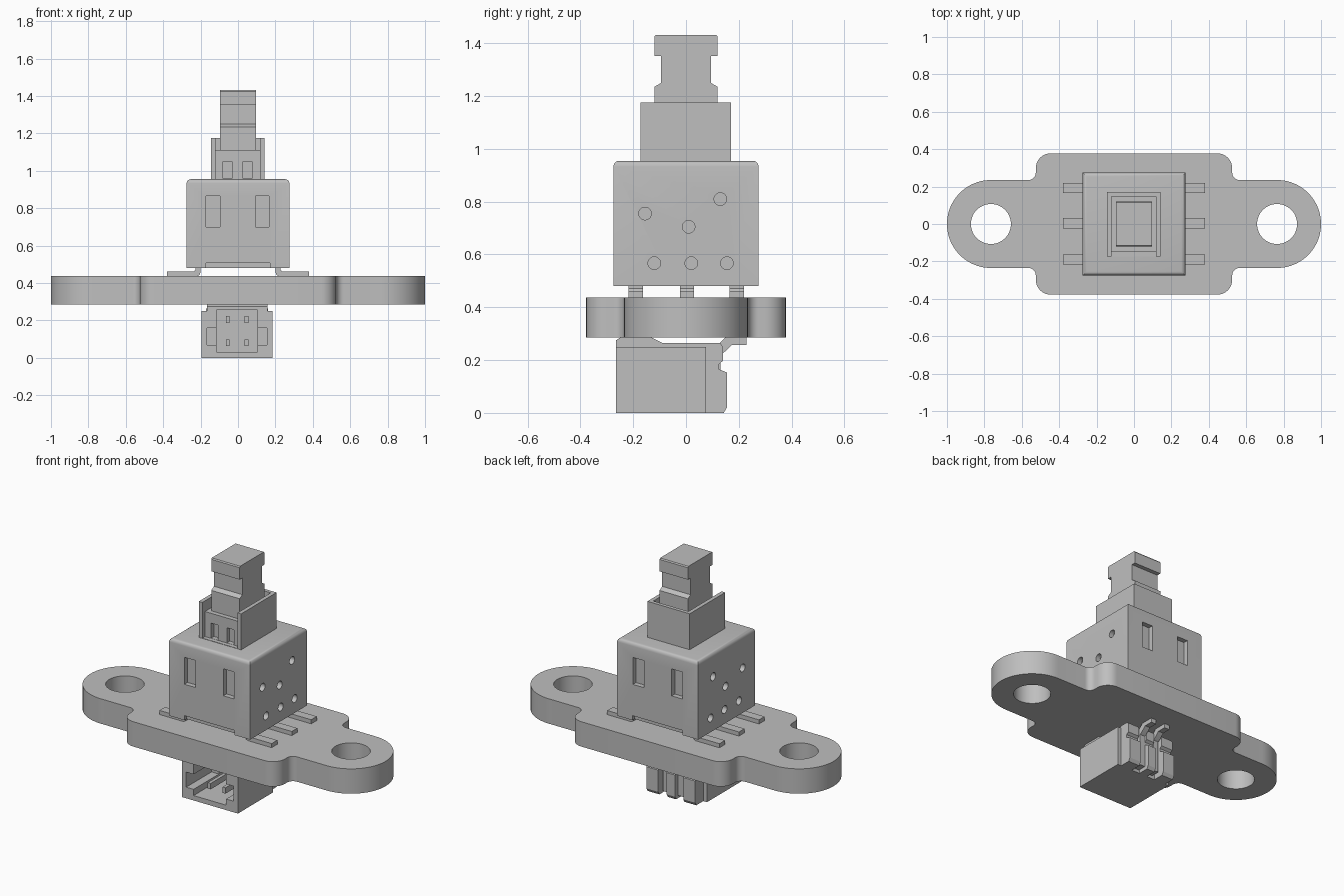
import bpy
import bmesh
from math import sin, cos, radians
from mathutils import Matrix, Vector

default_cube = bpy.data.objects.get("Cube")
if default_cube:
    bpy.data.objects.remove(default_cube, do_unlink=True)

grey = bpy.data.materials.new("plain grey")
grey.use_nodes = True
colour = (0.52, 0.52, 0.52, 1)
grey.diffuse_color = colour
grey.node_tree.nodes["Principled BSDF"].inputs["Base Color"].default_value = colour


def add_box(bm, x, y, z):
    """Add a box given its (min, max) ranges."""
    lo, hi = Vector((x[0], y[0], z[0])), Vector((x[1], y[1], z[1]))
    m = Matrix.Translation((lo + hi) / 2) @ Matrix.Diagonal((*(hi - lo), 1))
    bmesh.ops.create_cube(bm, size=1, matrix=m)


def add_rod(bm, centre, radius, depth, axis, sides=32):
    turn = Matrix.Rotation(radians(90), 4, 'Y') if axis == 'X' else Matrix()
    bmesh.ops.create_cone(bm, cap_ends=True, segments=sides, radius1=radius,
                          radius2=radius, depth=depth,
                          matrix=Matrix.Translation(centre) @ turn)


def add_prism(bm, points, span, axis):
    """Extrude a 2D profile along an axis: X takes (y, z), Y (x, z), Z (x, y)."""
    def place(p, t):
        return {'X': (t, *p), 'Y': (p[0], t, p[1]), 'Z': (*p, t)}[axis]
    face = bm.faces.new([bm.verts.new(place(p, span[0])) for p in points])
    out = bmesh.ops.extrude_face_region(bm, geom=[face])
    shift = Vector(place((0, 0), span[1] - span[0]))
    verts = [g for g in out["geom"] if isinstance(g, bmesh.types.BMVert)]
    bmesh.ops.translate(bm, verts=verts, vec=shift)


def make(name, bm, cutter=None):
    """Turn a bmesh into a finished object, subtracting an optional cutter."""
    def to_object(label, data):
        bmesh.ops.recalc_face_normals(data, faces=data.faces)
        mesh = bpy.data.meshes.new(label)
        data.to_mesh(mesh)
        data.free()
        mesh.materials.append(grey)
        ob = bpy.data.objects.new(label, mesh)
        bpy.context.collection.objects.link(ob)
        return ob

    ob = to_object(name, bm)
    bpy.ops.object.select_all(action='DESELECT')
    bpy.context.view_layer.objects.active = ob
    ob.select_set(True)
    if cutter:
        tool = to_object(name + "_cutter", cutter)
        tool.hide_render = True
        mod = ob.modifiers.new("cut", 'BOOLEAN')
        mod.operation = 'DIFFERENCE'
        mod.solver = 'EXACT'
        mod.use_self = True
        mod.object = tool
        bpy.ops.object.modifier_apply(modifier=mod.name)
        bpy.data.objects.remove(tool, do_unlink=True)
    bpy.ops.object.shade_smooth_by_angle(angle=radians(30))
    return ob


def arc(cx, cy, r, start, end, steps):
    angles = [radians(start + (end - start) * i / steps) for i in range(steps + 1)]
    return [(cx + r * cos(a), cy + r * sin(a)) for a in angles]


# Mounting plate: one quarter outline mirrored to all four
quarter = (arc(0.765, 0, 0.235, 0, 90, 20) + arc(0.565, 0.275, 0.04, -90, -180, 8)
           + arc(0.445, 0.298, 0.08, 0, 90, 10))
half = quarter + [(-x, y) for x, y in reversed(quarter)]
outline = half + [(x, -y) for x, y in reversed(half[1:-1])]
bm, cut = bmesh.new(), bmesh.new()
add_prism(bm, outline, (0.285, 0.437), 'Z')
for s in (-1, 1):
    add_rod(cut, (s * 0.765, 0, 0.36), 0.107, 0.4, 'Z', 48)
make("mounting_plate", bm, cut)

# Switch body with rounded top, windows, side holes and lower notches
bm, cut = bmesh.new(), bmesh.new()
add_box(bm, (-0.275, 0.275), (-0.275, 0.275), (0.48, 0.955))
top_edges = [e for e in bm.edges if all(v.co.z > 0.9 for v in e.verts)]
bmesh.ops.bevel(bm, geom=top_edges, offset=0.022, segments=4, profile=0.5,
                affect='EDGES')
holes = [(-0.155, 0.755), (0.13, 0.81), (0.01, 0.705),
         (-0.12, 0.567), (0.02, 0.567), (0.155, 0.567)]
for s in (-1, 1):
    depth = sorted((s * 0.245, s * 0.3))
    for x in (-0.133, 0.13):
        add_box(cut, (x - 0.037, x + 0.037), depth, (0.70, 0.865))
    add_box(cut, (-0.17, 0.17), sorted((s * 0.255, s * 0.3)), (0.45, 0.508))
    for y, z in holes:
        add_rod(cut, (s * 0.275, y, z), 0.024, 0.06, 'X', 20)
make("switch_body", bm, cut)

# Collar around the plunger: open at the front, with two slots
bm, cut = bmesh.new(), bmesh.new()
add_box(bm, (-0.144, 0.142), (-0.173, 0.17), (0.94, 1.175))
add_box(cut, (-0.12, 0.118), (-0.2, -0.148), (0.957, 1.2))
add_box(cut, (-0.12, 0.118), (-0.19, 0.148), (1.11, 1.22))
for x in (-0.055, 0.052):
    add_box(cut, (x - 0.024, x + 0.024), (-0.18, -0.12), (0.958, 1.05))
make("plunger_collar", bm, cut)

# Plunger with a necked profile
side = [(0.12, 1.08), (0.12, 1.235), (0.094, 1.25), (0.094, 1.352),
        (0.12, 1.352), (0.12, 1.425), (0.115, 1.432)]
bm = bmesh.new()
add_prism(bm, side + [(-y, z) for y, z in reversed(side)], (-0.097, 0.095), 'X')
make("plunger", bm)

# Six bent legs
leg = [(0.38, 0.437), (0.38, 0.462), (0.235, 0.462), (0.226, 0.471), (0.226, 0.5),
       (0.2, 0.5), (0.2, 0.458), (0.205, 0.444), (0.218, 0.437)]
for s, label in ((1, "left"), (-1, "right")):
    for i, y in enumerate((-0.19, 0.004, 0.192)):
        bm = bmesh.new()
        add_prism(bm, [(s * x, z) for x, z in leg], (y - 0.027, y + 0.027), 'Y')
        make(f"{label}_leg_{i + 1}", bm)

# Connector housing under the plate, with its front socket
MID = -0.005
bm, cut = bmesh.new(), bmesh.new()
add_prism(bm, [(-0.265, 0), (0.076, 0), (0.076, 0.265), (-0.09, 0.265),
               (-0.13, 0.285), (-0.25, 0.285), (-0.265, 0.275)],
          (MID - 0.19, MID + 0.19), 'X')
for s in (-1, 1):
    add_box(cut, sorted((MID + s * 0.162, MID + s * 0.25)), (-0.4, 0.2), (0.25, 0.35))
add_box(cut, (MID - 0.11, MID + 0.11), (-0.4, 0.03), (0.03, 0.257))
add_box(cut, (MID - 0.16, MID + 0.16), (-0.4, -0.02), (0.068, 0.16))
make("connector_housing", bm, cut)

# Ribs on the back of the connector
rib = [(0.07, 0), (0.143, 0), (0.155, 0.02), (0.155, 0.153), (0.125, 0.165),
       (0.125, 0.185), (0.14, 0.197), (0.14, 0.25), (0.13, 0.265), (0.07, 0.265)]
for label, x0, x1 in (("right", -0.165, -0.085), ("middle", -0.028, 0.028),
                      ("left", 0.085, 0.165)):
    bm = bmesh.new()
    add_prism(bm, rib, (MID + x0, MID + x1), 'X')
    make(f"connector_{label}_rib", bm)

# Bent terminals behind the connector and pins in its socket
terminal = [(0.23, 0.286), (0.23, 0.258), (0.175, 0.258), (0.145, 0.23),
            (0.13, 0.22), (0.13, 0.02), (0.07, 0.02), (0.07, 0.24),
            (0.125, 0.262), (0.15, 0.286)]
for s, label in ((1, "left"), (-1, "right")):
    x = MID + s * 0.05
    bm = bmesh.new()
    add_prism(bm, terminal, (x - 0.018, x + 0.018), 'X')
    make(f"{label}_terminal", bm)
    for z, level in ((0.08, "lower"), (0.205, "upper")):
        bm = bmesh.new()
        add_box(bm, (x - 0.01, x + 0.01), (-0.2, 0.05), (z - 0.018, z + 0.018))
        make(f"{label}_{level}_pin", bm)
